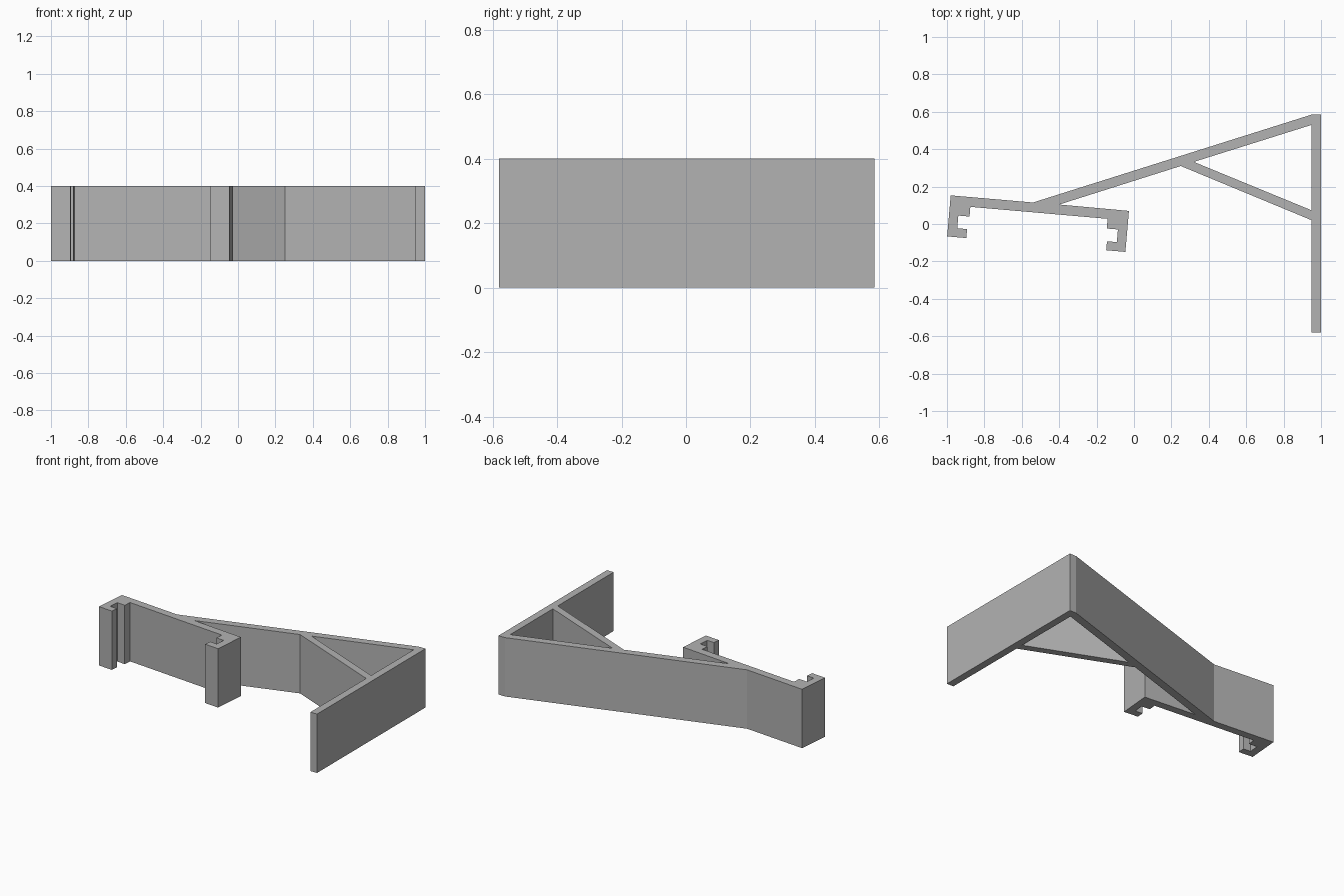
import bpy
import bmesh
from mathutils import Matrix, Vector

HEIGHT = 0.4

cube = bpy.data.objects.get("Cube")
if cube:
    bpy.data.objects.remove(cube, do_unlink=True)

grey = bpy.data.materials.new("plain grey")
grey.use_nodes = True
colour = (0.45, 0.45, 0.45, 1)
grey.diffuse_color = colour
grey.node_tree.nodes["Principled BSDF"].inputs["Base Color"].default_value = colour

# Clip: one hook profile, mirrored along a tilted bar
bar_left, bar_right = Vector((-0.98, 0.153)), Vector((-0.027, 0.07))
bar = bar_right - bar_left
half = bar.length / 2
centre = (bar_left + bar_right) / 2
tilt = Matrix.Rotation(-bar.angle_signed(Vector((1, 0))) * -1, 2)
if (tilt @ Vector((1, 0))).dot(bar.normalized()) < 0.9999:
    tilt.transpose()

# Each point is (distance in from the bar end, depth below the bar top)
hook = [(0.11, 0.052), (0.11, 0.104), (0.05, 0.104), (0.05, 0.172),
        (0.103, 0.172), (0.103, 0.22), (0, 0.22), (0, 0)]


def hook_points(side):
    return [centre + tilt @ Vector((side * (half - inset), -depth))
            for inset, depth in hook]


left_hook = hook_points(-1)[::-1]
right_hook = hook_points(1)

# Outline: wall, sloping arm, clip, underside of the arm, strut
outline = [(1, -0.58), (1, 0.585), (0.95, 0.585), (-0.54, 0.115)]
outline += left_hook + right_hook
outline += [(-0.4, 0.104), (0.25, 0.31), (0.95, 0.02), (0.95, -0.58)]

# Triangular opening between arm, strut and wall
opening = [(0.95, 0.53), (0.32, 0.332), (0.95, 0.073)]

curve = bpy.data.curves.new("bracket_profile", "CURVE")
curve.dimensions = "2D"
curve.fill_mode = "BOTH"
curve.extrude = HEIGHT / 2
for loop in (outline, opening):
    spline = curve.splines.new("POLY")
    spline.points.add(len(loop) - 1)
    for point, (x, y) in zip(spline.points, loop):
        point.co = (x, y, 0, 1)
    spline.use_cyclic_u = True

# Turn the extruded profile into a clean solid
profile = bpy.data.objects.new("bracket_profile", curve)
bpy.context.collection.objects.link(profile)
depsgraph = bpy.context.evaluated_depsgraph_get()
mesh = bpy.data.meshes.new_from_object(profile.evaluated_get(depsgraph))
bpy.data.objects.remove(profile, do_unlink=True)

bm = bmesh.new()
bm.from_mesh(mesh)
bmesh.ops.remove_doubles(bm, verts=bm.verts, dist=0.0005)
bmesh.ops.translate(bm, verts=bm.verts, vec=(0, 0, HEIGHT / 2))
bmesh.ops.recalc_face_normals(bm, faces=bm.faces)
for face in bm.faces:
    face.smooth = False
bm.to_mesh(mesh)
bm.free()

mesh.name = "clip_bracket"
mesh.materials.clear()
mesh.materials.append(grey)
bracket = bpy.data.objects.new("clip_bracket", mesh)
bpy.context.collection.objects.link(bracket)
